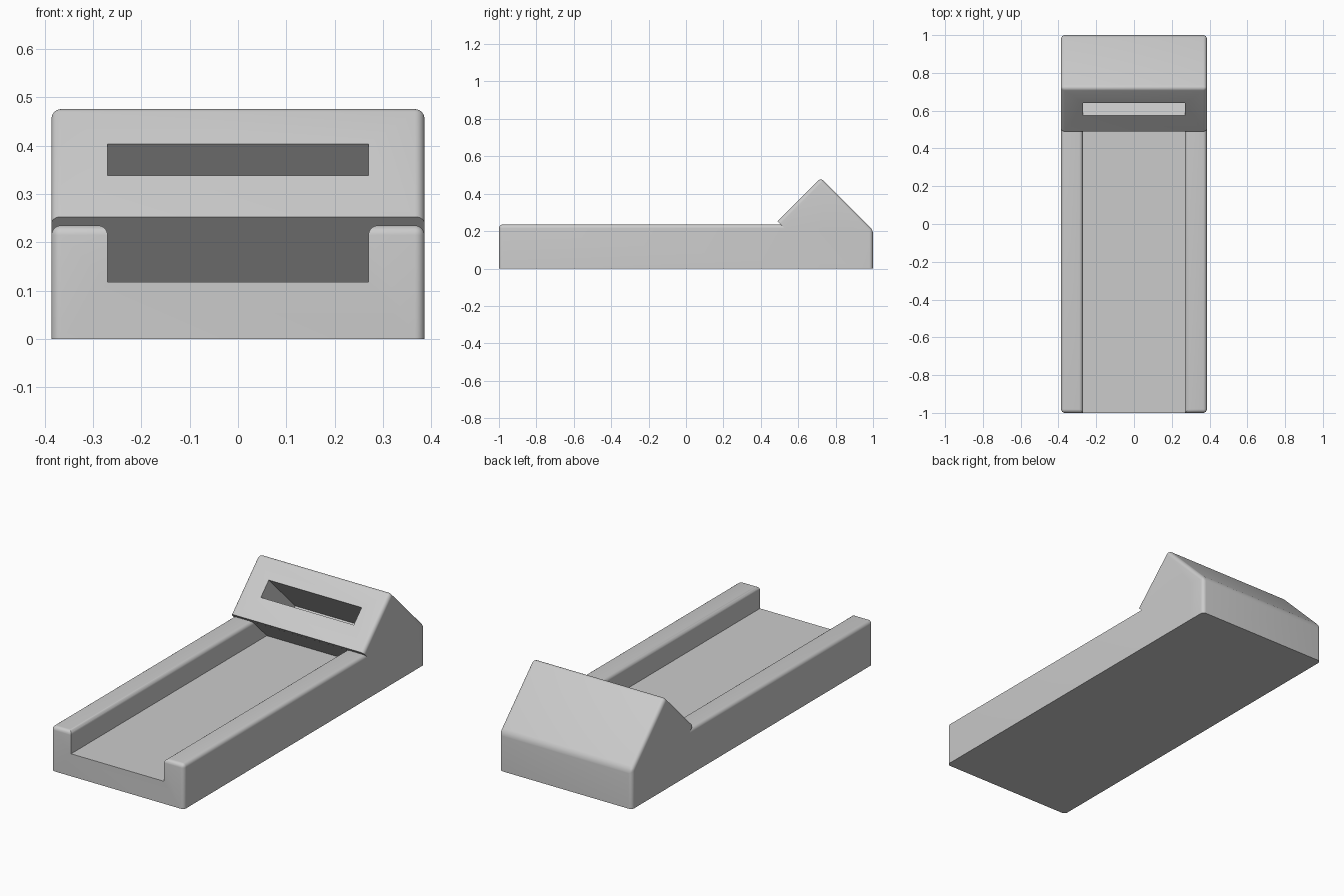
import bpy, bmesh, math
from mathutils import Vector

if "Cube" in bpy.data.objects:
    bpy.data.objects.remove(bpy.data.objects["Cube"], do_unlink=True)

HALF_W, SLOT_W, RAIL_TOP, FLOOR, R = 0.386, 0.27, 0.235, 0.118, 0.02
LIP = Vector((0, 0.49, 0.253))

grey = bpy.data.materials.new("light_grey")
grey.use_nodes = True
grey.diffuse_color = (0.6, 0.6, 0.6, 1)
grey.node_tree.nodes["Principled BSDF"].inputs["Base Color"].default_value = (0.6, 0.6, 0.6, 1)


def prism(name, outline, sweep, rounded=None):
    """Sweep a planar outline along a vector and round the edges chosen by a rule."""
    bm = bmesh.new()
    face = bm.faces.new([bm.verts.new(p) for p in outline])
    new = bmesh.ops.extrude_face_region(bm, geom=[face])["geom"]
    bmesh.ops.translate(bm, verts=[v for v in new if isinstance(v, bmesh.types.BMVert)], vec=sweep)
    bmesh.ops.recalc_face_normals(bm, faces=bm.faces)
    if rounded:
        edges = [e for e in bm.edges if rounded(e.verts[0].co, e.verts[1].co)]
        bmesh.ops.bevel(bm, geom=edges, offset=R, segments=6, profile=0.5, affect='EDGES')
    mesh = bpy.data.meshes.new(name)
    bm.to_mesh(mesh)
    bm.free()
    mesh.materials.append(grey)
    obj = bpy.data.objects.new(name, mesh)
    bpy.context.collection.objects.link(obj)
    return obj


def combine(body, tool, operation):
    mod = body.modifiers.new(operation.lower(), 'BOOLEAN')
    mod.operation, mod.solver, mod.object = operation, 'EXACT', tool
    tool.hide_render = True
    bpy.context.view_layer.objects.active = body
    bpy.ops.object.modifier_apply(modifier=mod.name)
    bpy.data.objects.remove(tool, do_unlink=True)


def side_outline(points):
    return [(-HALF_W, y, z) for y, z in points]


across = Vector((2 * HALF_W, 0, 0))

# Long base block, rounded on the front and upper edges, square underneath
base = prism("cradle_body", side_outline([(-1, 0), (0.9, 0), (0.9, RAIL_TOP), (-1, RAIL_TOP)]), across,
             lambda a, b: max(a.z, b.z) > 0.1 and min(a.y, b.y) < 0)

# Wedge head with a tilted front face and an overhanging lip
head = prism("head", side_outline([(LIP.y, LIP.z), (0.721, 0.484), (1, 0.205), (1, 0),
                                   (LIP.y + LIP.z, 0)]), across,
             lambda a, b: max(a.z, b.z) > 0.1 and max(a.y, b.y) > 0.7
             and min(a.z, b.z) + max(a.y, b.y) > 0.95
             and not (a.z + a.y < 0.75 and b.z + b.y < 0.75))
combine(base, head, 'UNION')

# Open channel with rounded rail edges; its far end slants under the head
half = [(SLOT_W, FLOOR)]
for i in range(7):
    t = math.pi / 2 * i / 6
    half.append((SLOT_W + R - R * math.cos(t), RAIL_TOP - R + R * math.sin(t)))
half.append((SLOT_W + R, 0.3))
section = half + [(-x, z) for x, z in reversed(half)]
channel = prism("channel_cutter", [(x, -1.1, z) for x, z in section], Vector((0, 1.5, 0)))
for v in channel.data.vertices:
    if v.co.y > 0:
        v.co.y = LIP.y + LIP.z - v.co.z - 0.0004
combine(base, channel, 'DIFFERENCE')

# Blind slot sunk square into the tilted face
up = Vector((0, 1, 1))
inward = Vector((0, 1, -1))
low, high = LIP + up * 0.085, LIP + up * 0.151
start = inward * -0.05
corners = [low + start, high + start]
outline = [corners[0] - Vector((SLOT_W, 0, 0)), corners[0] + Vector((SLOT_W, 0, 0)),
           corners[1] + Vector((SLOT_W, 0, 0)), corners[1] - Vector((SLOT_W, 0, 0))]
slot = prism("slot_cutter", outline, inward * 0.27)
combine(base, slot, 'DIFFERENCE')

# Smooth fillets, crisp corners
bpy.ops.object.select_all(action='DESELECT')
base.select_set(True)
bpy.context.view_layer.objects.active = base
bpy.ops.object.shade_smooth_by_angle(angle=math.radians(30))
